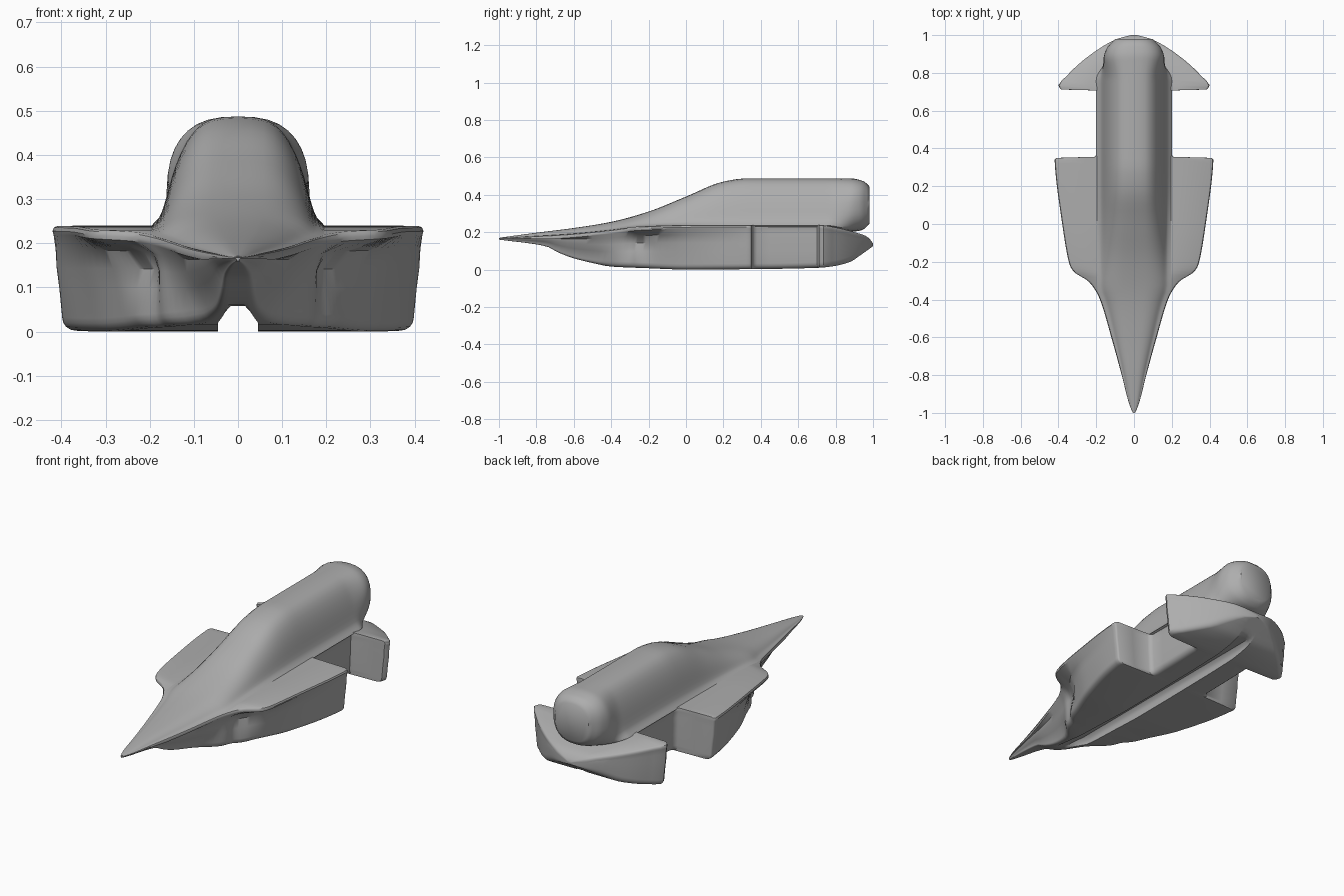
import bpy
import math
from mathutils import Vector

default = bpy.data.objects.get("Cube")
if default:
    bpy.data.objects.remove(default, do_unlink=True)

grey = bpy.data.materials.new("hull grey")
grey.use_nodes = True
grey.diffuse_color = (0.42, 0.42, 0.42, 1)
grey.node_tree.nodes["Principled BSDF"].inputs["Base Color"].default_value = grey.diffuse_color


def curve(*points):
    """Return a smooth function through (y, value) pairs that never overshoots."""
    ys, vs = zip(*points)
    last = len(ys) - 1
    steps = [(vs[i + 1] - vs[i]) / (ys[i + 1] - ys[i]) for i in range(last)]
    slopes = [steps[0]]
    for a, b in zip(steps, steps[1:]):
        slopes.append(2 * a * b / (a + b) if a * b > 0 else 0)
    slopes.append(steps[-1])

    def value(y):
        if y <= ys[0]:
            return vs[0]
        if y >= ys[last]:
            return vs[last]
        i = max(n for n in range(last) if ys[n] <= y)
        gap = ys[i + 1] - ys[i]
        t = (y - ys[i]) / gap
        blend = t * t * (3 - 2 * t)
        return (vs[i] * (1 - blend) + vs[i + 1] * blend
                + gap * slopes[i] * t * (1 - t) ** 2
                - gap * slopes[i + 1] * t * t * (1 - t))
    return value


def spread(start, end, count):
    return [start + (end - start) * i / count for i in range(count + 1)]


def loft(name, stations, half_section, angle):
    """Skin mirrored half sections (bottom centre to top centre) along y."""
    verts, faces = [], []
    for y in stations:
        half = half_section(y)
        ring = half + [(-x, z) for x, z in half[-2:0:-1]]
        verts += [Vector((x, y, z)) for x, z in ring]
    n = len(ring)
    for s in range(len(stations) - 1):
        for i in range(n):
            j = (i + 1) % n
            faces.append((s * n + i, s * n + j, s * n + n + j, s * n + n + i))
    faces.append(tuple(reversed(range(n))))
    faces.append(tuple(range(len(verts) - n, len(verts))))
    mesh = bpy.data.meshes.new(name)
    mesh.from_pydata(verts, [], faces)
    mesh.update()
    mesh.materials.append(grey)
    obj = bpy.data.objects.new(name, mesh)
    bpy.context.collection.objects.link(obj)
    bpy.ops.object.select_all(action='DESELECT')
    obj.select_set(True)
    bpy.context.view_layer.objects.active = obj
    bpy.ops.object.mode_set(mode='EDIT')
    bpy.ops.mesh.select_all(action='SELECT')
    bpy.ops.mesh.normals_make_consistent(inside=False)
    bpy.ops.object.mode_set(mode='OBJECT')
    bpy.ops.object.shade_smooth_by_angle(angle=math.radians(angle))
    return obj


# Plan outline: pointed nose, stub wings, waist, swept tail
width = curve((-1, .006), (-.97, .02), (-.8, .065), (-.6, .12), (-.4, .18),
              (-.35, .205), (-.3, .245), (-.26, .31), (-.23, .335), (-.18, .35),
              (0, .38), (.3, .418), (.34, .42), (.35, .41), (.356, .21), (.38, .19),
              (.7, .19), (.707, .2), (.712, .385), (.735, .4), (.78, .36), (.84, .3),
              (.9, .225), (.95, .15), (.98, .09), (1, .015))
# Keel and deck heights
keel = curve((-1, .16), (-.75, .125), (-.68, .09), (-.6, .06), (-.5, .035), (-.4, .016),
             (-.2, .007), (0, 0), (.5, .004), (.72, .01), (.8, .02), (.88, .042),
             (.93, .075), (1, .125))
deck = curve((-1, .168), (-.75, .182), (-.6, .192), (-.4, .212), (-.25, .23), (0, .238),
             (.7, .24), (.8, .225), (.9, .2), (.97, .175), (1, .14))
# Side wall widths as a share of the deck width
foot_share = curve((-1, .5), (-.6, .4), (-.47, .5), (-.35, .8), (-.25, .68),
                   (0, .84), (.2, .92), (.35, .95))
waist_share = curve((-1, .7), (-.6, .75), (-.35, .84), (-.25, .62), (-.15, .78),
                    (0, .9), (.35, .98))


def hull_section(y):
    w, low, high = width(y), keel(y), deck(y)
    tall = high - low
    foot, waist = w * foot_share(y), w * waist_share(y)
    slot = min(.045, foot * .5)
    roof = max(low, .058)
    r = min(.03, foot * .3, tall * .3)
    lip = min(.012, tall * .2, w * .3)
    pts = [(0, roof), (slot * .6, roof), (slot * .9, max(low, roof - .012)),
           (slot, max(low, roof - .03)), (slot, low)]
    # rounded lower edge
    for a in spread(0, math.pi / 2, 4):
        pts.append((foot - r + r * math.sin(a), low + r - r * math.cos(a)))
    # wall tucked in below the deck lip
    pts += [((foot + waist) / 2, low + tall * .4), (waist, low + tall * .6),
            (waist * .75 + w * .25, low + tall * .78), (w - lip * .2, high - lip * 1.7),
            (w, high - lip), (w - lip * .3, high - lip * .3), (w - lip, high)]
    pts += [(w * .6, high), (w * .3, high), (0, high)]
    return pts


stations = (spread(-1, -.4, 18) + spread(-.38, -.14, 16) + spread(-.1, .32, 10)
            + [.34, .346, .35, .353, .356, .365, .38] + spread(.45, .68, 3)
            + [.7, .707, .71, .712, .72, .735] + spread(.76, .96, 10) + [.98, .99, 1])
loft("hull", stations, hull_section, 38)

# Raised spine that swells from the nose into a rear barrel
ridge = curve((-1, .17), (-.8, .197), (-.6, .222), (-.4, .255), (-.2, .31), (0, .39),
              (.2, .47), (.32, .487), (.88, .487), (.95, .472), (.98, .445))
barrel_width = curve((.7, .17), (.86, .165), (.93, .145), (.98, .1))
barrel_floor = curve((.7, .16), (.9, .2), (.95, .215), (.98, .245))
saddle = [(0, -.12), (.5, -.12), (.95, -.1), (1, -.02), (.95, .025), (.895, .07),
          (.86, .13), (.825, .22), (.79, .325), (.75, .44), (.705, .55), (.65, .66),
          (.58, .77), (.5, .86), (.4, .935), (.29, .975), (.15, .995), (0, 1)]


def spine_section(y):
    top, base = ridge(y), deck(y)
    if y > .7:
        base = .24
    half = min(.2, width(y) * .97) if y < .36 else .2
    t = min(1, max(0, (y - .76) / .18))
    t = t * t * (3 - 2 * t)
    rx, floor = barrel_width(y), barrel_floor(y)
    pts = []
    for i, (u, v) in enumerate(saddle):
        a = math.pi * (i / (len(saddle) - 1) - .5)
        bx = rx * abs(math.cos(a)) ** .8
        bz = (top + floor) / 2 + (top - floor) / 2 * math.copysign(abs(math.sin(a)) ** .8, a)
        sx, sz = half * u, base + (top - base) * v
        if v < 0:
            sz = max(sz, base - .01)
        pts.append((sx + (bx - sx) * t, sz + (bz - sz) * t))
    return pts


loft("spine", spread(-.995, .74, 44) + spread(.76, .98, 16), spine_section, 45)
